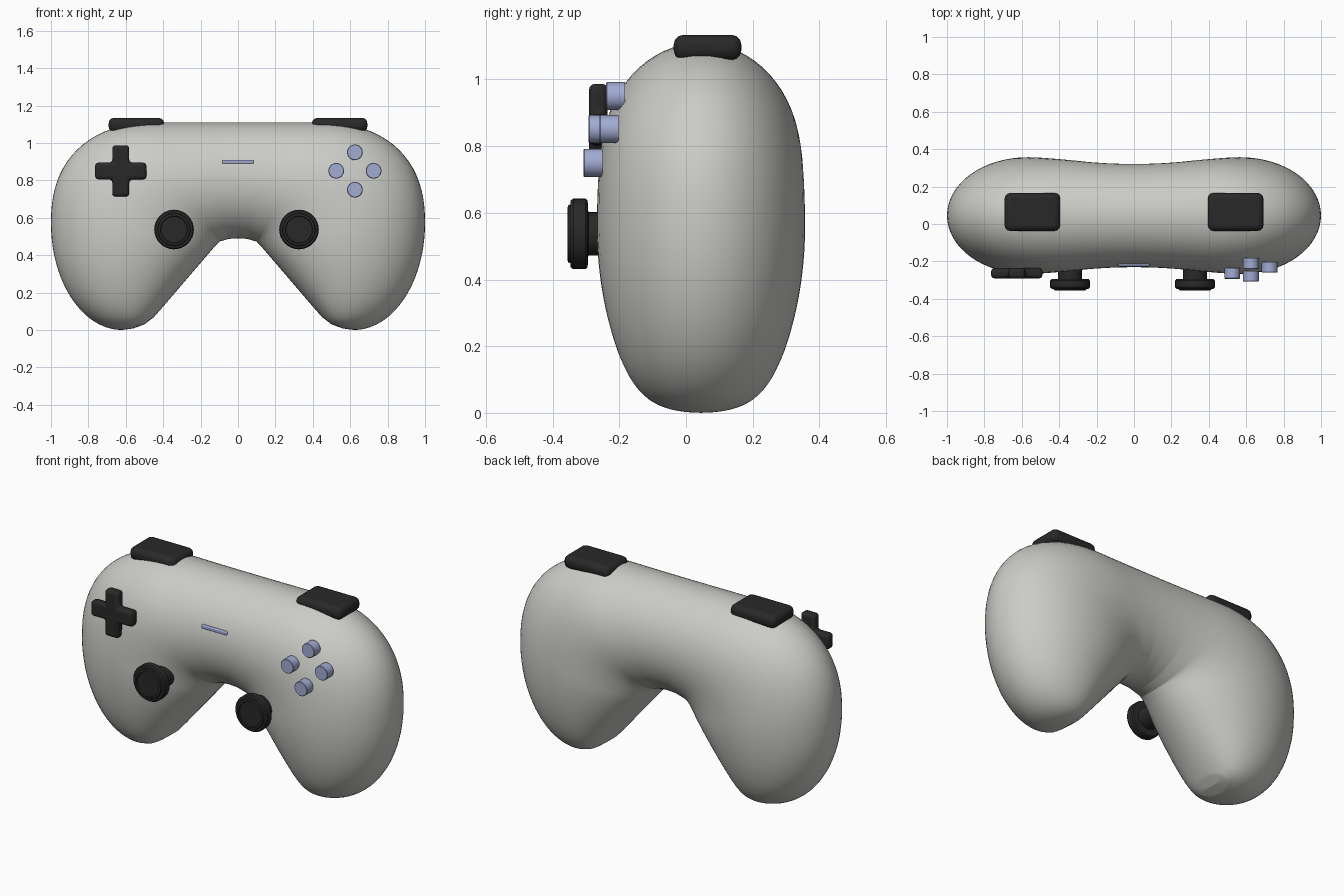
import bpy, bmesh, math
from mathutils import Matrix, Vector

cube = bpy.data.objects.get("Cube")
if cube:
    bpy.data.objects.remove(cube)


def material(name, rgb):
    m = bpy.data.materials.new(name)
    m.use_nodes = True
    color = (*rgb, 1)
    m.diffuse_color = color
    m.node_tree.nodes["Principled BSDF"].inputs["Base Color"].default_value = color
    return m


SHELL = material("shell grey", (0.6, 0.6, 0.57))
RUBBER = material("dark rubber", (0.022, 0.022, 0.022))
BLUE = material("button blue", (0.36, 0.41, 0.65))


def finish(bm, name, mat, angle=35):
    bmesh.ops.recalc_face_normals(bm, faces=bm.faces)
    mesh = bpy.data.meshes.new(name)
    bm.to_mesh(mesh)
    bm.free()
    mesh.materials.append(mat)
    obj = bpy.data.objects.new(name, mesh)
    bpy.context.collection.objects.link(obj)
    bpy.ops.object.select_all(action="DESELECT")
    obj.select_set(True)
    bpy.context.view_layer.objects.active = obj
    bpy.ops.object.shade_smooth_by_angle(angle=math.radians(angle))
    return obj


def bevel(obj, width, segments=3):
    mod = obj.modifiers.new("rounded edges", "BEVEL")
    mod.width = width
    mod.segments = segments
    mod.limit_method = "ANGLE"


def box(name, low, high, mat, round_edge):
    low, high = Vector(low), Vector(high)
    bm = bmesh.new()
    bmesh.ops.create_cube(bm, size=1)
    bmesh.ops.scale(bm, vec=high - low, verts=bm.verts)
    bmesh.ops.translate(bm, vec=(low + high) / 2, verts=bm.verts)
    obj = finish(bm, name, mat, 60)
    bevel(obj, round_edge)
    return obj


def lathe(name, x, z, profile, mat):
    # Profile of (radius, y) spun round an axis pointing forward
    bm = bmesh.new()
    verts = [bm.verts.new((r, y, 0)) for r, y in profile]
    edges = [bm.edges.new(pair) for pair in zip(verts, verts[1:])]
    bmesh.ops.spin(bm, geom=verts + edges, cent=(0, 0, 0), axis=(0, 1, 0),
                   angle=math.tau, steps=32)
    bmesh.ops.remove_doubles(bm, verts=bm.verts, dist=0.0005)
    bmesh.ops.translate(bm, vec=(x, 0, z), verts=bm.verts)
    return finish(bm, name, mat)


def along(path, t):
    # Point at fraction t of the length of a polyline
    lengths = [(b - a).length for a, b in zip(path, path[1:])]
    left = t * sum(lengths)
    for a, b, size in zip(path, path[1:], lengths):
        if left <= size:
            return a.lerp(b, left / size)
        left -= size
    return path[-1]


def arc(cx, rx, rz, power, start, end):
    # Superelliptic quarter around the widest point of a grip
    points = []
    for i in range(41):
        a = math.radians(start + (end - start) * i / 40)
        c, s = max(0, math.cos(a)), math.sin(a)
        points.append(Vector((cx + rx * c ** (2 / power),
                              0.57 + math.copysign(rz * abs(s) ** (2 / power), s))))
    return points


# Shell outline of one half: arch, inner grip edge and outer grip edge
TIP = Vector((0.5, 0.03))
ARCH = [Vector(p) for p in ((0, 0.49), (0.05, 0.487), (0.1, 0.472))]
INNER = [ARCH[-1]] + [Vector(p) for p in ((0.13, 0.44), (0.4, 0.125), (0.45, 0.068))] + [TIP]
OUTER = arc(0.42, 0.58, 0.54, 2.35, 90, 0) + arc(0.62, 0.38, 0.57, 2, 0, -90)[1:]
OUTER += [Vector((0.56, 0.008)), TIP]

# Elliptical sections (inner end, outer end, half depth) fanning out from the arch
BRIDGE, GRIP, SIDES = 16, 64, 64
half_sections = []
for i in range(BRIDGE):
    q = i / BRIDGE
    half_sections.append((along(ARCH, q), Vector((0.42 * q, 1.11)), 0.276 + 0.012 * q * q))
for i in range(GRIP):
    p = math.sin(math.pi / 2 * i / GRIP)
    depth = 0.288 + 0.024 * math.sin(math.pi / 2 * min(1, p / 0.45))
    depth *= math.sqrt(1 - max(0, (p - 0.45) / 0.55) ** 2)
    half_sections.append((along(INNER, p ** 3), along(OUTER, p), depth))

# Shell: loft from the right grip to the left grip
bm = bmesh.new()
rings = []
for side, sections in ((-1, half_sections[:0:-1]), (1, half_sections)):
    for inner, outer, depth in sections:
        mid, reach = (inner + outer) / 2, (outer - inner) / 2
        ring = []
        for k in range(SIDES):
            a = math.tau * k / SIDES
            point = mid + reach * math.cos(a)
            ring.append(bm.verts.new((side * point.x, 0.045 + depth * math.sin(a), point.y)))
        rings.append(ring)
for a, b in zip(rings, rings[1:]):
    for k in range(SIDES):
        n = (k + 1) % SIDES
        bm.faces.new((a[k], a[n], b[n], b[k]))
for ring, side in ((rings[0], -1), (rings[-1], 1)):
    tip = bm.verts.new((side * TIP.x, 0.045, TIP.y))
    for k in range(SIDES):
        bm.faces.new((ring[k], ring[(k + 1) % SIDES], tip))
finish(bm, "shell", SHELL, 80)

# Shoulder buttons
for side, s in (("left", 1), ("right", -1)):
    xs = sorted((0.395 * s, 0.692 * s))
    box(side + "_shoulder_button", (xs[0], -0.037, 1.058), (xs[1], 0.166, 1.134),
        RUBBER, 0.03)

# Direction pad: cross outline extruded backwards
bm = bmesh.new()
arm, half = 0.137, 0.045
corners = []
for k in range(4):
    turn = Matrix.Rotation(k * math.pi / 2, 3, "Y")
    for px, pz in ((half, half), (arm, half), (arm, -half)):
        corners.append(turn @ Vector((px, 0, pz)))
face = bm.faces.new([bm.verts.new(c + Vector((-0.627, -0.291, 0.85))) for c in corners])
ext = bmesh.ops.extrude_face_region(bm, geom=[face])
bmesh.ops.translate(bm, vec=(0, 0.056, 0),
                    verts=[v for v in ext["geom"] if isinstance(v, bmesh.types.BMVert)])
bevel(finish(bm, "direction_pad", RUBBER, 60), 0.018)

# Face buttons
for name, x, z, front in (("upper", 0.625, 0.95, -0.24), ("lower", 0.625, 0.75, -0.308),
                          ("inner", 0.525, 0.851, -0.293), ("outer", 0.725, 0.851, -0.26)):
    back = front + 0.057
    lathe(name + "_face_button", x, z,
          [(0, back), (0.042, back), (0.042, front + 0.003), (0.039, front), (0, front)],
          BLUE)

# Thumb sticks
STICK = [(0, -0.2), (0.065, -0.2), (0.065, -0.293), (0.1, -0.295), (0.106, -0.302),
         (0.106, -0.338), (0.1, -0.346), (0.088, -0.347), (0.085, -0.354),
         (0.073, -0.356), (0.07, -0.35), (0, -0.35)]
for side, x in (("left", 0.326), ("right", -0.342)):
    lathe(side + "_thumb_stick", x, 0.537, STICK, RUBBER)

# Centre bar
box("centre_bar", (-0.083, -0.226, 0.889), (0.083, -0.2, 0.91), BLUE, 0.005)
